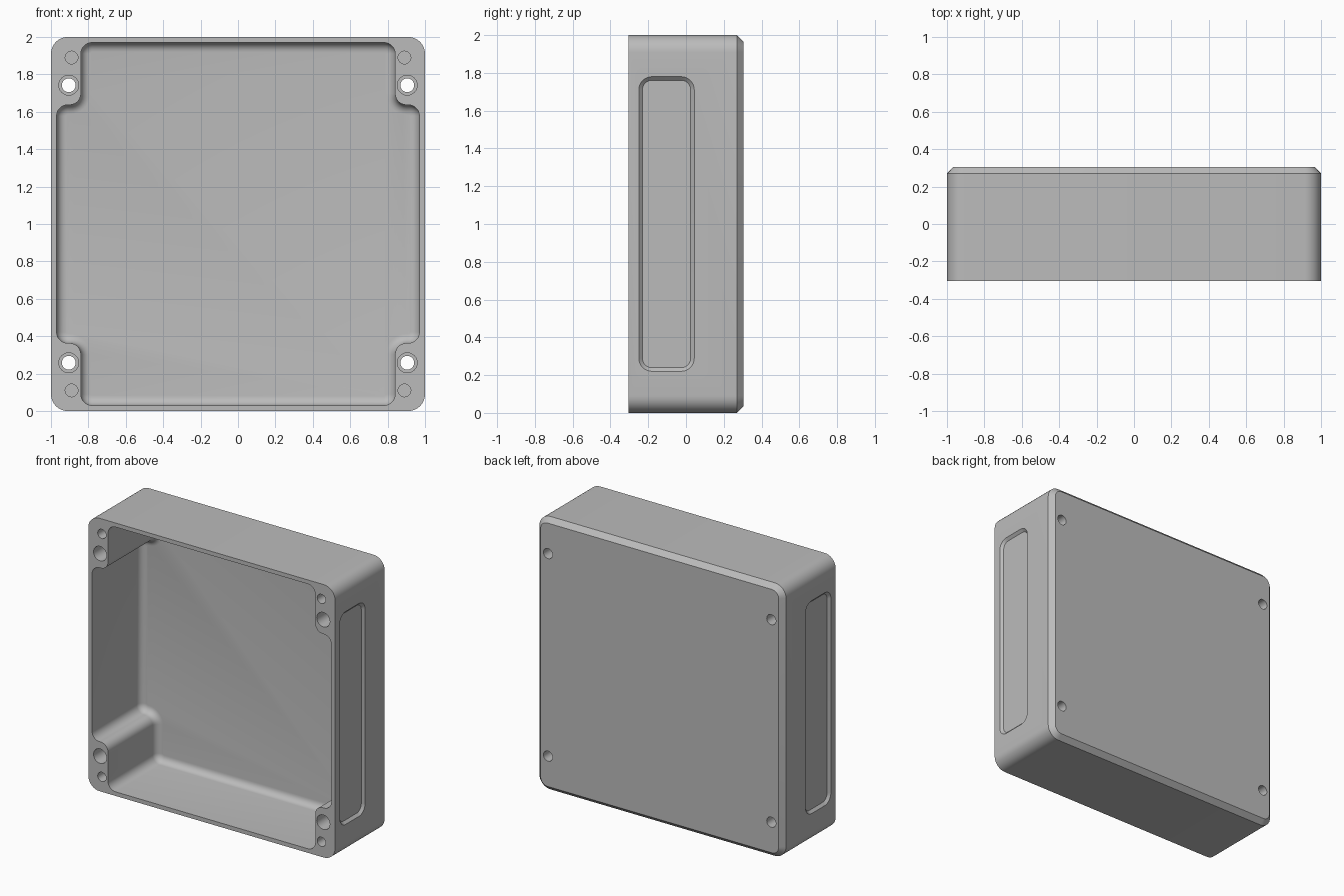
import bpy, bmesh, math
from mathutils import Vector

if "Cube" in bpy.data.objects:
    bpy.data.objects.remove(bpy.data.objects["Cube"])

FRONT, BACK = -0.305, 0.305
STEPS = 8


def outline(corners, radius, inset):
    """Round a counter-clockwise right-angled polygon and shrink it by inset."""
    pts = []
    for i, p in enumerate(corners):
        into = (p - corners[i - 1]).normalized()
        out = (corners[(i + 1) % len(corners)] - p).normalized()
        centre = p + (out - into) * radius
        convex = into.x * out.y - into.y * out.x > 0
        r = radius - inset if convex else radius + inset
        for k in range(STEPS + 1):
            t = k / STEPS * math.pi / 2
            pts.append(centre + (into * math.sin(t) - out * math.cos(t)) * r)
    # Full circles share their quarter ends
    return [p for i, p in enumerate(pts) if (p - pts[i - 1]).length > 1e-5]


def rect(u, v, half_u, half_v):
    return [Vector((u + a * half_u, v + b * half_v))
            for a, b in ((-1, -1), (1, -1), (1, 1), (-1, 1))]


def loft(bm, corners, radius, sections, along_x=False):
    """Skin the outline through (depth, inset) sections and cap the ends."""
    rings = []
    for depth, inset in sections:
        rings.append([bm.verts.new((depth, p.x, p.y) if along_x else (p.x, depth, p.y))
                      for p in outline(corners, radius, inset)])
    n = len(rings[0])
    for a, b in zip(rings, rings[1:]):
        for i in range(n):
            j = (i + 1) % n
            bm.faces.new((a[i], a[j], b[j], b[i]))
    bm.faces.new(rings[0])
    bm.faces.new(rings[-1])


def make_object(name, bm):
    bmesh.ops.recalc_face_normals(bm, faces=bm.faces)
    mesh = bpy.data.meshes.new(name)
    bm.to_mesh(mesh)
    bm.free()
    obj = bpy.data.objects.new(name, mesh)
    bpy.context.collection.objects.link(obj)
    return obj


# Outer shell with rounded corners and a chamfered back edge
bm = bmesh.new()
loft(bm, rect(0, 1, 1, 1), 0.09, [(FRONT, 0), (BACK - 0.035, 0), (BACK, 0.035)])
case = make_object("enclosure_case", bm)

# Cavity: a cross-like plan that leaves corner posts, with a filleted floor
bm = bmesh.new()
wide, narrow, tall, short = 0.97, 0.84, 0.97, 0.637
quarter = [(wide, short), (narrow, short), (narrow, tall)]
plan = []
for sx, sz in ((1, 1), (-1, 1), (-1, -1), (1, -1)):
    part = [Vector((sx * x, 1 + sz * z)) for x, z in quarter]
    plan += part if sx * sz > 0 else part[::-1]
floor, fillet = 0.26, 0.05
sections = [(FRONT - 0.05, 0)]
for k in range(7):
    t = k / 6 * math.pi / 2
    sections.append((floor - fillet + fillet * math.sin(t), fillet * (1 - math.cos(t))))
loft(bm, plan, 0.06, sections)

# Counterbored through holes and blind lid screw holes in each corner post
for sx in (-1, 1):
    for sz in (-1, 1):
        loft(bm, rect(sx * 0.905, 1 + sz * 0.742, 0.053, 0.053), 0.053,
             [(FRONT - 0.05, 0), (0.2, 0), (0.2, 0.016), (BACK + 0.05, 0.016)])
        loft(bm, rect(sx * 0.89, 1 + sz * 0.89, 0.034, 0.034), 0.034,
             [(FRONT - 0.05, 0), (0.05, 0)])
    # Shallow sloped panel recess on each side
    loft(bm, rect(-0.103, 1, 0.147, 0.78), 0.07,
         [(sx * 1.05, 0), (sx, 0), (sx * 0.982, 0.019)], along_x=True)
cutter = make_object("case_cutter", bm)
cutter.hide_render = True

# Cut the shell and discard the cutter
mod = case.modifiers.new("hollow", 'BOOLEAN')
mod.operation = 'DIFFERENCE'
mod.solver = 'EXACT'
mod.object = cutter
bpy.ops.object.select_all(action='DESELECT')
case.select_set(True)
bpy.context.view_layer.objects.active = case
bpy.ops.object.modifier_apply(modifier=mod.name)
bpy.data.objects.remove(cutter)

# Grey plastic
grey = bpy.data.materials.new("grey_plastic")
grey.use_nodes = True
colour = (0.5, 0.5, 0.5, 1)
grey.diffuse_color = colour
grey.node_tree.nodes["Principled BSDF"].inputs["Base Color"].default_value = colour
case.data.materials.clear()
case.data.materials.append(grey)
bpy.ops.object.shade_smooth_by_angle(angle=math.radians(30))
